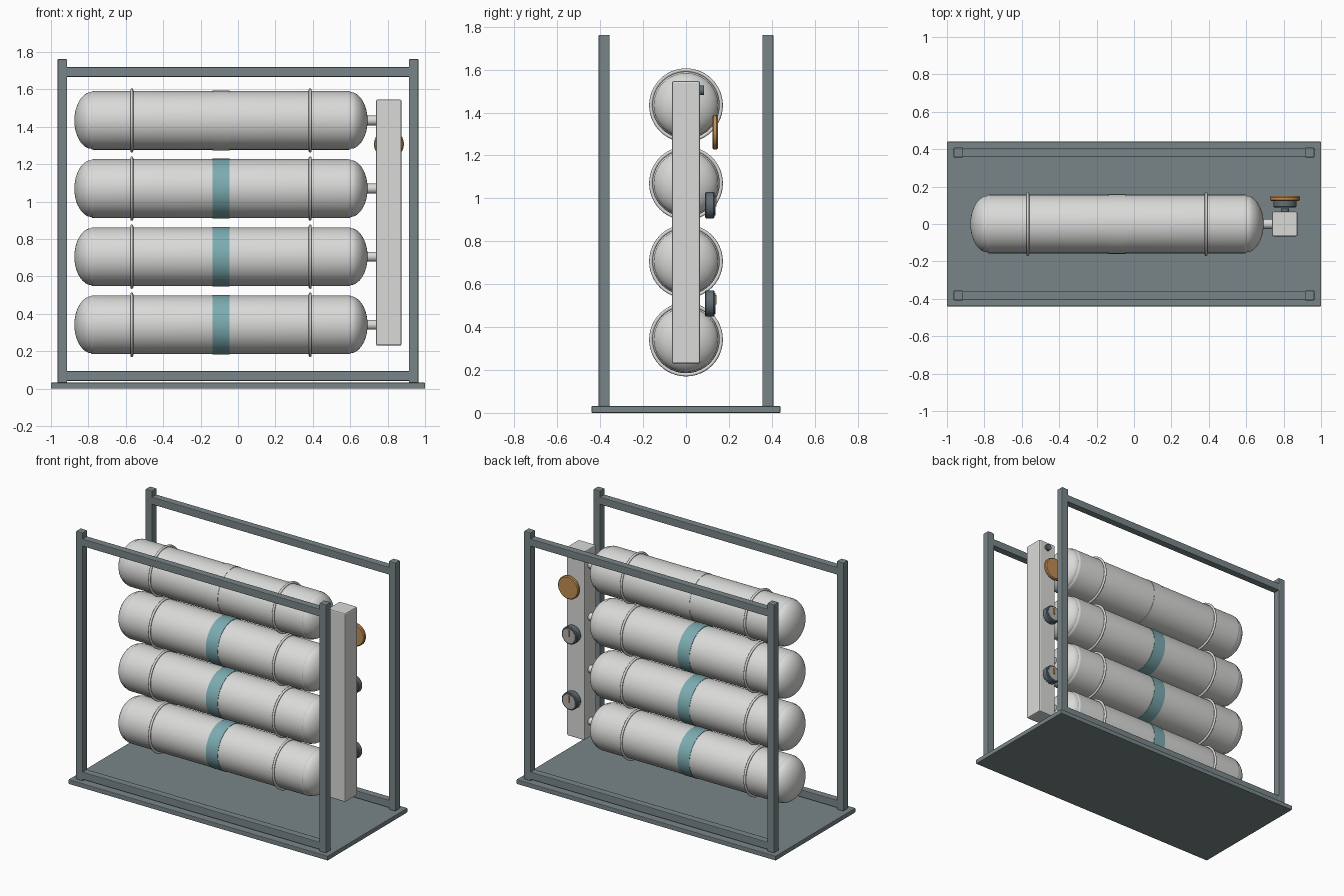
import bpy, bmesh, math
from mathutils import Matrix, Vector

cube = bpy.data.objects.get("Cube")
if cube:
    bpy.data.objects.remove(cube, do_unlink=True)


def material(name, rgb):
    m = bpy.data.materials.new(name)
    m.use_nodes = True
    m.diffuse_color = (*rgb, 1)
    bsdf = next(n for n in m.node_tree.nodes if n.type == 'BSDF_PRINCIPLED')
    bsdf.inputs["Base Color"].default_value = (*rgb, 1)
    return m


STEEL = material("frame_grey", (0.19, 0.235, 0.25))
WHITE = material("tank_white", (0.70, 0.70, 0.685))
TEAL = material("band_teal", (0.20, 0.41, 0.44))
BRASS = material("wheel_orange", (0.54, 0.27, 0.09))
DARK = material("gauge_grey", (0.12, 0.155, 0.18))
FACE = material("dial_grey", (0.42, 0.44, 0.45))


def finish(name, bm, mat, loc=(0, 0, 0), smooth=False):
    bmesh.ops.recalc_face_normals(bm, faces=bm.faces)
    mesh = bpy.data.meshes.new(name)
    bm.to_mesh(mesh)
    bm.free()
    mesh.materials.append(mat)
    ob = bpy.data.objects.new(name, mesh)
    ob.location = loc
    bpy.context.collection.objects.link(ob)
    if smooth:
        bpy.ops.object.select_all(action='DESELECT')
        ob.select_set(True)
        bpy.context.view_layer.objects.active = ob
        bpy.ops.object.shade_smooth_by_angle(angle=math.radians(35))
    return ob


def box(name, lo, hi, mat, bevel=0.0):
    lo, hi = Vector(lo), Vector(hi)
    bm = bmesh.new()
    bmesh.ops.create_cube(bm, size=1, matrix=Matrix.Diagonal((*(hi - lo), 1)))
    if bevel:
        bmesh.ops.bevel(bm, geom=bm.edges[:], offset=bevel, segments=2,
                        profile=0.5, affect='EDGES')
    return finish(name, bm, mat, (lo + hi) / 2)


def lathe(name, profile, mat, loc, axis='X', steps=48):
    """Spin (distance along axis, radius) points round the axis."""
    bm = bmesh.new()
    if axis == 'X':
        verts = [bm.verts.new((a, 0, r)) for a, r in profile]
        direction = (1, 0, 0)
    else:
        verts = [bm.verts.new((0, a, r)) for a, r in profile]
        direction = (0, 1, 0)
    edges = [bm.edges.new(p) for p in zip(verts, verts[1:])]
    bmesh.ops.spin(bm, geom=verts + edges, cent=(0, 0, 0), axis=direction,
                   angle=math.tau, steps=steps)
    bmesh.ops.remove_doubles(bm, verts=bm.verts, dist=0.0001)
    return finish(name, bm, mat, loc, smooth=True)


def disc(name, y0, y1, r, mat, x, z, bevel=0.0):
    profile = [(y0, 0), (y0, r - bevel), (y0 + bevel, r),
               (y1 - bevel, r), (y1, r - bevel), (y1, 0)]
    return lathe(name, profile, mat, (x, 0, z), 'Y', 40)


# Base plate and the two open frames
box("base_plate", (-1, -0.44, 0), (1, 0.44, 0.032), STEEL, 0.004)
POST_X, POST_Y, HALF = 0.939, 0.382, 0.026
for side, sy in (("front", -1), ("back", 1)):
    y = sy * POST_Y
    for hand, sx in (("left", 1), ("right", -1)):
        x = sx * POST_X
        box(f"{side}_{hand}_post", (x - HALF, y - HALF, 0.03),
            (x + HALF, y + HALF, 1.762), STEEL, 0.005)
    for level, z in (("bottom", 0.068), ("top", 1.693)):
        box(f"{side}_{level}_rail", (-POST_X, y - HALF + 0.001, z - HALF),
            (POST_X, y + HALF - 0.001, z + HALF), STEEL, 0.004)

# Tank profile: domed ends meeting a straight body with softened shoulders
TANK_X, R, BODY, DOME = -0.091, 0.157, 0.696, 0.098
dome = [(BODY - 0.01 + DOME * math.sin(t), 0.154 * math.cos(t))
        for t in (math.radians(90 - 7 * i) for i in range(12))]
half = dome + [(BODY, R - 0.006), (BODY - 0.006, R - 0.001), (BODY - 0.016, R)]
tank_profile = half + [(-a, r) for a, r in reversed(half)]

# Ring cross-section, closed
ring = [(0.008 * math.cos(math.tau * i / 12), 0.164 + 0.008 * math.sin(math.tau * i / 12))
        for i in range(13)]
band = [(-0.046, 0.15), (-0.046, 0.1595), (0.046, 0.1595), (0.046, 0.15)]
pipe = [(0.64, 0), (0.64, 0.026), (0.75, 0.026), (0.75, 0)]

for i in range(4):
    z = 0.342 + 0.364 * i
    n = i + 1
    lathe(f"tank_{n}", tank_profile, WHITE, (TANK_X, 0, z), steps=64)
    lathe(f"tank_band_{n}", band, WHITE if i == 3 else TEAL, (TANK_X, 0, z), steps=64)
    for hand, s in (("left", 1), ("right", -1)):
        lathe(f"tank_{n}_{hand}_hoop", ring, WHITE, (TANK_X + s * 0.477, 0, z))
    lathe(f"outlet_pipe_{n}", pipe, WHITE, (0, 0, z), steps=24)

# Manifold column joining the outlets
box("manifold", (0.738, -0.066, 0.23), (0.874, 0.066, 1.546), WHITE, 0.008)

# Valve stem and hand wheel on the back of the manifold
FIT_X = 0.807
disc("valve_stem", 0.06, 0.083, 0.022, DARK, FIT_X, 1.503)
disc("hand_wheel", 0.123, 0.149, 0.08, BRASS, FIT_X, 1.308, 0.006)

# Pressure gauges with dial and needle
for n, z in ((1, 0.51), (2, 0.968)):
    disc(f"gauge_{n}", 0.088, 0.134, 0.061, DARK, FIT_X, z, 0.005)
    disc(f"gauge_dial_{n}", 0.13, 0.137, 0.048, FACE, FIT_X, z)
    box(f"gauge_needle_{n}", (FIT_X - 0.005, 0.136, z - 0.005),
        (FIT_X + 0.005, 0.143, z + 0.04), BRASS)
